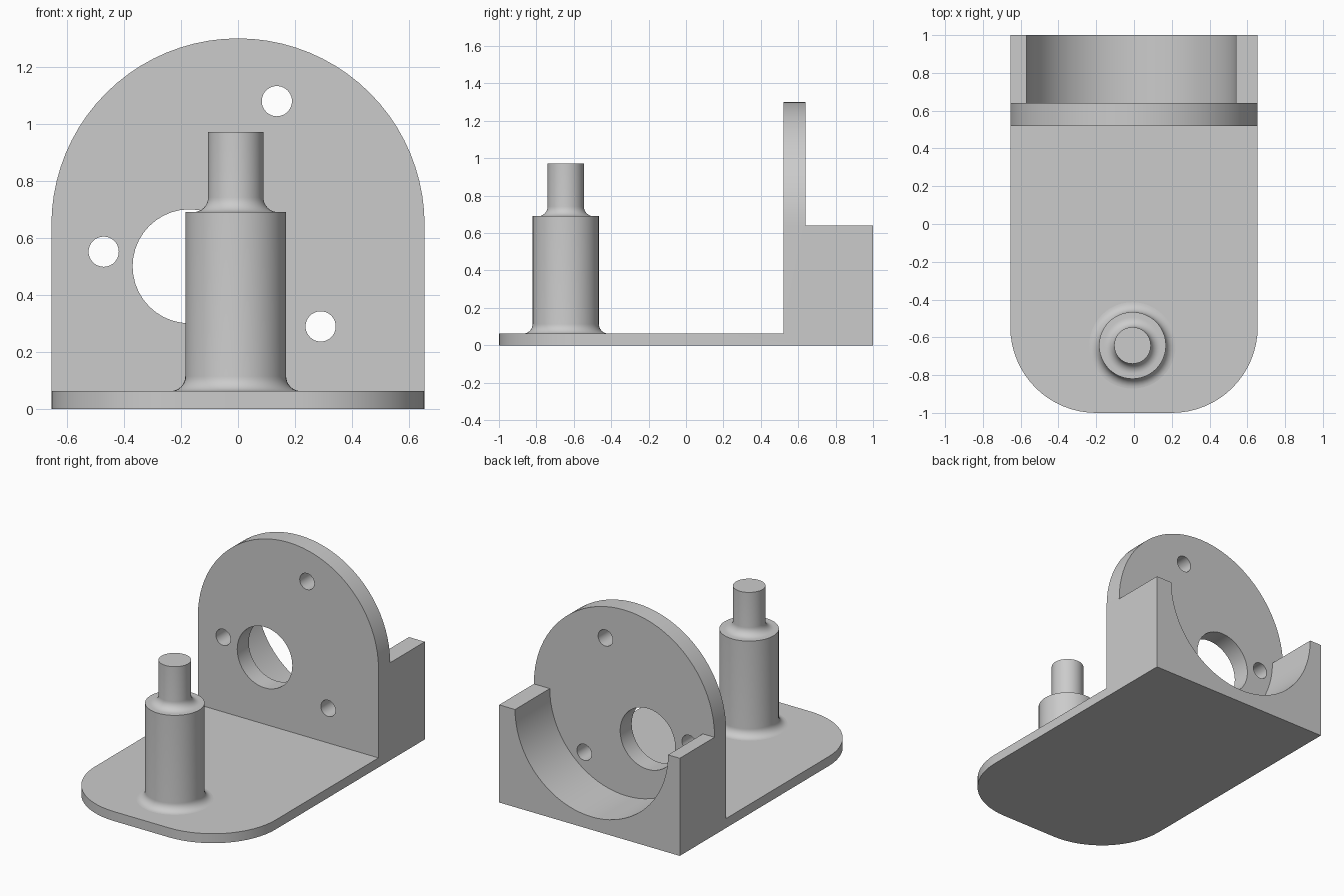
import bpy, bmesh, math
from mathutils import Matrix

cube = bpy.data.objects.get("Cube")
if cube:
    bpy.data.objects.remove(cube, do_unlink=True)

HALF_W = 0.655           # half width of the bracket
AXIS_X, AXIS_Z = -0.015, 0.64   # axis of the cradle and bolt circle

grey = bpy.data.materials.new("plain grey")
grey.use_nodes = True
grey.diffuse_color = (0.6, 0.6, 0.6, 1)
grey.node_tree.nodes["Principled BSDF"].inputs["Base Color"].default_value = (0.6, 0.6, 0.6, 1)


def arc(cx, cy, r, start, end, steps=32):
    angles = [math.radians(start + (end - start) * i / steps) for i in range(steps + 1)]
    return [(cx + r * math.cos(a), cy + r * math.sin(a)) for a in angles]


def link(name, bm):
    bmesh.ops.recalc_face_normals(bm, faces=bm.faces)
    mesh = bpy.data.meshes.new(name)
    bm.to_mesh(mesh)
    bm.free()
    mesh.materials.append(grey)
    obj = bpy.data.objects.new(name, mesh)
    bpy.context.collection.objects.link(obj)
    return obj


def slab(name, outline, low, high, upright=False):
    """Extrude an outline along z, or along y when upright."""
    bm = bmesh.new()
    place = (lambda u, v: (u, low, v)) if upright else (lambda u, v: (u, v, low))
    face = bm.faces.new([bm.verts.new(place(u, v)) for u, v in outline])
    moved = bmesh.ops.extrude_face_region(bm, geom=[face])["geom"]
    step = (0, high - low, 0) if upright else (0, 0, high - low)
    bmesh.ops.translate(bm, vec=step, verts=[g for g in moved if isinstance(g, bmesh.types.BMVert)])
    return link(name, bm)


def activate(obj):
    bpy.ops.object.select_all(action='DESELECT')
    obj.select_set(True)
    bpy.context.view_layer.objects.active = obj


def combine(body, other, operation):
    activate(body)
    mod = body.modifiers.new(operation.title(), 'BOOLEAN')
    mod.operation, mod.solver, mod.object = operation, 'EXACT', other
    bpy.ops.object.modifier_apply(modifier=mod.name)
    bpy.data.objects.remove(other, do_unlink=True)


# Base plate with rounded front corners
r = 0.455
bracket = slab("bracket", [(HALF_W, 1), (-HALF_W, 1)]
               + arc(r - HALF_W, r - 1, r, 180, 270, 16)
               + arc(HALF_W - r, r - 1, r, 270, 360, 16), 0, 0.062)

# Arched wall
wall = slab("arched_wall", [(-HALF_W, 0), (HALF_W, 0)]
            + arc(0, 0.645, HALF_W, 0, 180, 40), 0.52, 0.64, True)
combine(bracket, wall, 'UNION')

# Cradle block with a half-round seat
block = slab("cradle_block", [(-HALF_W, 0), (HALF_W, 0), (HALF_W, AXIS_Z)]
             + arc(AXIS_X, AXIS_Z, 0.555, 0, -180, 40)
             + [(-HALF_W, AXIS_Z)], 0.58, 1, True)
combine(bracket, block, 'UNION')

# Shaft opening and three bolt holes through the wall
holes = [(-0.17, 0.5, 0.2)]
for angle in (71, 191, 311):
    a = math.radians(angle)
    holes.append((AXIS_X + 0.465 * math.cos(a), AXIS_Z + 0.465 * math.sin(a), 0.053))
for x, z, radius in holes:
    cutter = slab("hole_cutter", arc(x, z, radius, 0, 360, 40)[:-1], 0.4, 0.8, True)
    combine(bracket, cutter, 'DIFFERENCE')

# Merge coplanar faces left by the joins
bm = bmesh.new()
bm.from_mesh(bracket.data)
bmesh.ops.remove_doubles(bm, verts=bm.verts, dist=1e-5)
bmesh.ops.dissolve_limit(bm, angle_limit=0.01, verts=bm.verts, edges=bm.edges)
bm.to_mesh(bracket.data)
bm.free()

# Stepped post with concave fillets at its foot and shoulder
f = 0.052
profile = ([(0, 0.03), (0.177 + f, 0.03)]
           + arc(0.177 + f, 0.062 + f, f, 270, 180, 8) + [(0.177, 0.69)]
           + arc(0.097 + f, 0.69 + f, f, 270, 180, 8) + [(0.097, 0.972), (0, 0.972)])
bm = bmesh.new()
verts = [bm.verts.new((u, 0, v)) for u, v in profile]
edges = [bm.edges.new(pair) for pair in zip(verts, verts[1:])]
bmesh.ops.spin(bm, geom=verts + edges, cent=(0, 0, 0), axis=(0, 0, 1),
               angle=2 * math.pi, steps=48, use_duplicate=False)
bmesh.ops.remove_doubles(bm, verts=bm.verts, dist=1e-5)
bmesh.ops.transform(bm, matrix=Matrix.Translation((-0.008, -0.643, 0)), verts=bm.verts)
post = link("stepped_post", bm)

for obj in (bracket, post):
    activate(obj)
    bpy.ops.object.shade_smooth_by_angle(angle=math.radians(30))
